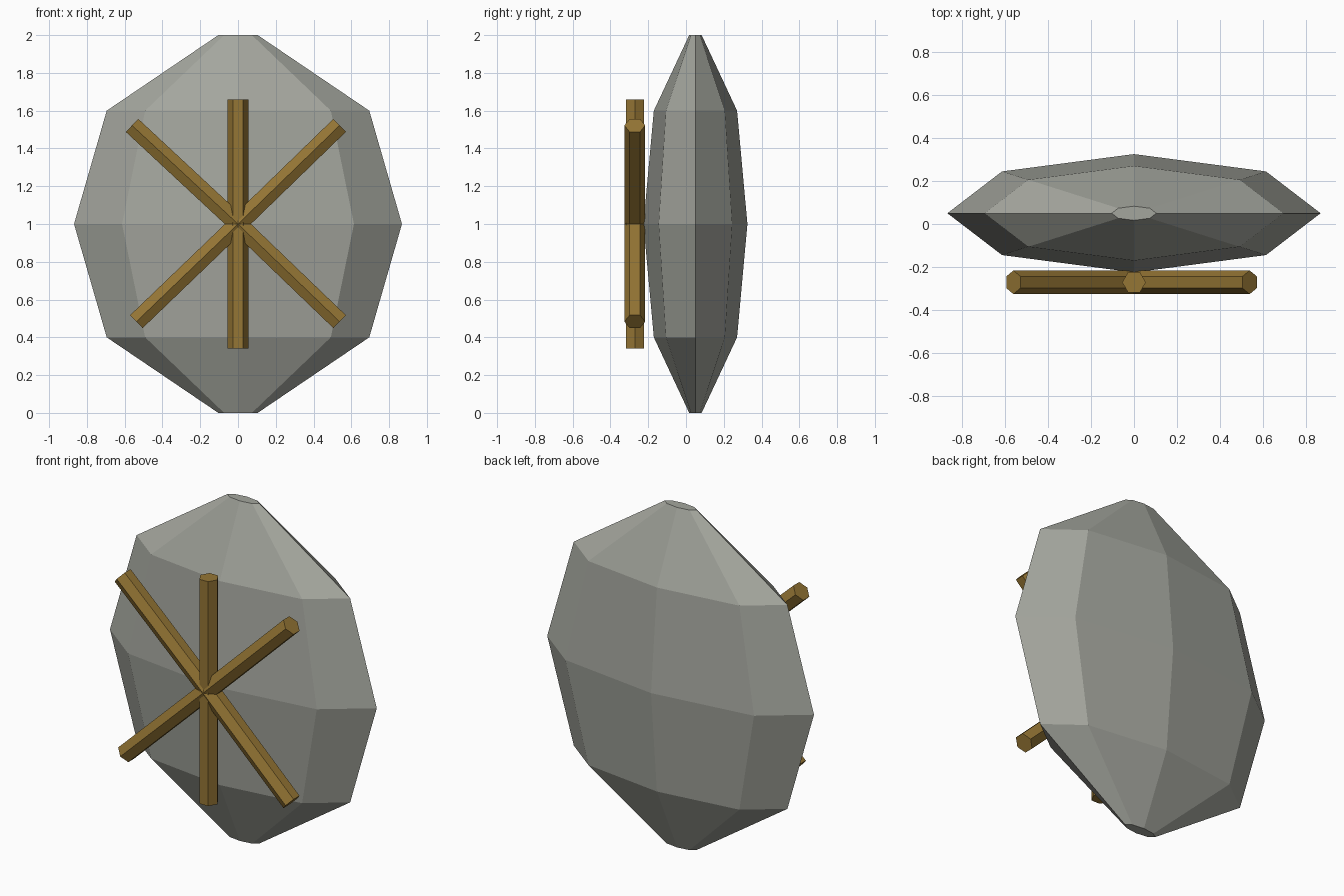
import bpy, bmesh, math
from mathutils import Vector

if "Cube" in bpy.data.objects:
    bpy.data.objects.remove(bpy.data.objects["Cube"])


def material(name, rgb):
    mat = bpy.data.materials.new(name)
    mat.diffuse_color = (*rgb, 1)
    mat.use_nodes = True
    mat.node_tree.nodes["Principled BSDF"].inputs["Base Color"].default_value = mat.diffuse_color
    return mat


wood = material("wood", (0.30, 0.18, 0.035))
stone = material("stone", (0.37, 0.38, 0.34))


def finish(name, bm, mat):
    bmesh.ops.recalc_face_normals(bm, faces=bm.faces)
    mesh = bpy.data.meshes.new(name)
    bm.to_mesh(mesh)
    bm.free()
    mesh.materials.append(mat)
    obj = bpy.data.objects.new(name, mesh)
    bpy.context.collection.objects.link(obj)


def loft(bm, rings):
    """Skin a list of vertex rings and cap both ends."""
    n = len(rings[0])
    for low, high in zip(rings, rings[1:]):
        for i in range(n):
            j = (i + 1) % n
            bm.faces.new((low[i], low[j], high[j], high[i]))
    bm.faces.new(rings[0])
    bm.faces.new(rings[-1])


# Flattened eight-sided stone disc, lofted from rings (z, half width)
profile = [(0, 0.104), (0.4, 0.695), (1, 0.868), (1.6, 0.695), (2, 0.104)]
SIDES, FLATTEN, BODY_Y = 8, 0.317, 0.05
bm = bmesh.new()
rings = []
for z, r in profile:
    rings.append([bm.verts.new((r * math.cos(i * math.tau / SIDES),
                                BODY_Y + FLATTEN * r * math.sin(i * math.tau / SIDES), z))
                  for i in range(SIDES)])
loft(bm, rings)
finish("stone_body", bm, stone)


# Hexagonal wooden spokes radiating from the centre of the front
def spoke(name, dx, dz, corner_forward):
    reach = Vector((dx, 0, dz))
    fwd = Vector((0, -1, 0))
    side = reach.normalized().cross(fwd)
    u, v = (fwd, side) if corner_forward else (side, fwd)
    hub = Vector((0, -0.271, 1))
    bm = bmesh.new()
    ends = []
    for centre in (hub, hub + reach):
        ends.append([bm.verts.new(centre + 0.055 * (
            u * math.cos(i * math.tau / 6) + v * math.sin(i * math.tau / 6)))
            for i in range(6)])
    loft(bm, ends)
    finish(name, bm, wood)


spoke("spoke_top", 0, 0.66, False)
spoke("spoke_bottom", 0, -0.66, False)
spoke("spoke_upper_left", -0.561, 0.522, True)
spoke("spoke_upper_right", 0.538, 0.522, True)
spoke("spoke_lower_left", -0.538, -0.517, True)
spoke("spoke_lower_right", 0.538, -0.517, True)
